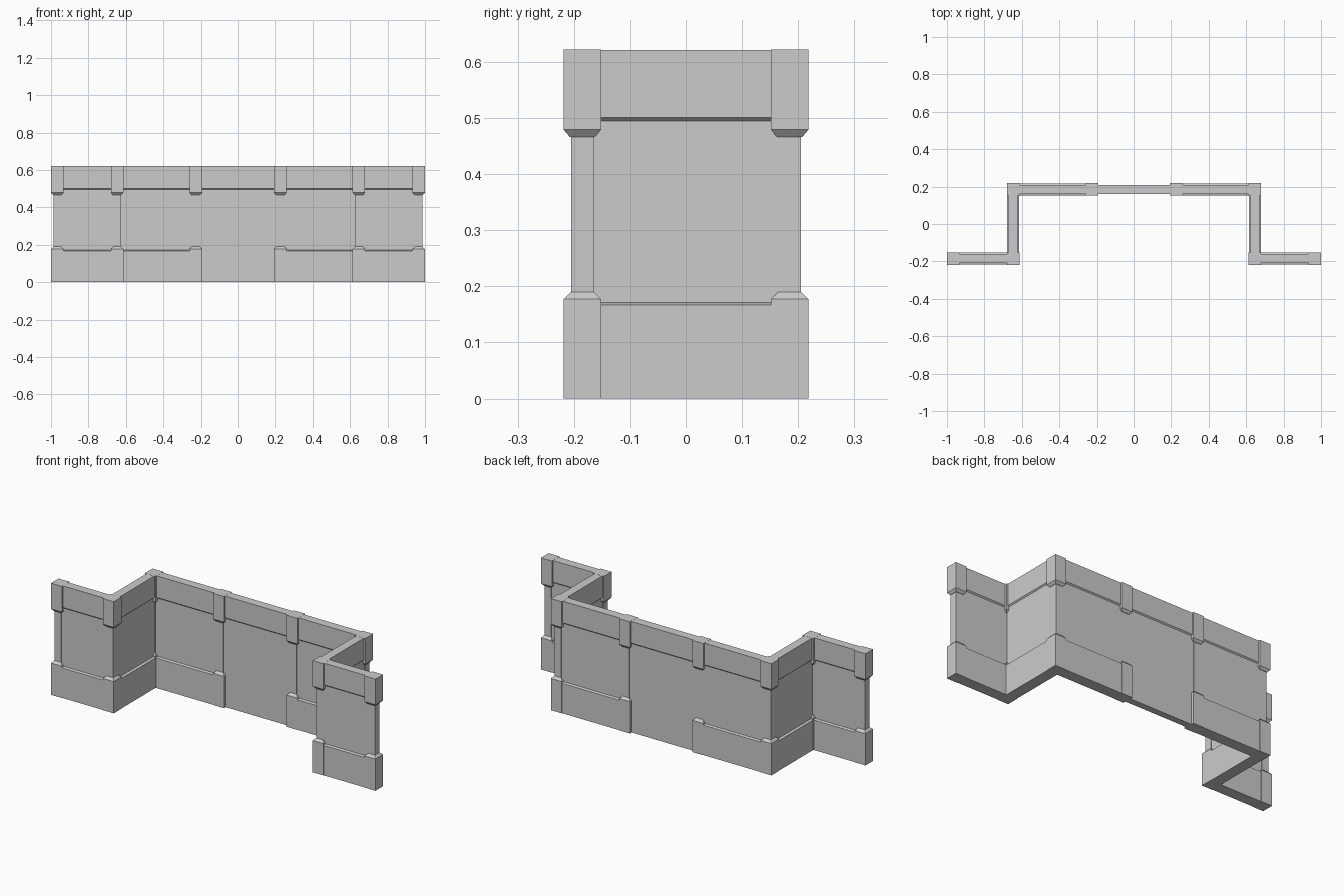
import bpy, bmesh
from mathutils import Vector

if "Cube" in bpy.data.objects:
    bpy.data.objects.remove(bpy.data.objects["Cube"])

H = 0.622
X_END, X_CORNER, X_MID, Y = 0.9665, 0.6465, 0.2265, 0.1848


def finish(name, bm):
    bmesh.ops.recalc_face_normals(bm, faces=bm.faces)
    mesh = bpy.data.meshes.new(name)
    bm.to_mesh(mesh)
    bm.free()
    obj = bpy.data.objects.new(name, mesh)
    bpy.context.collection.objects.link(obj)
    return obj


# Square post lofted through (half width, height) rings
POST = [(0.0335, 0), (0.0335, 0.177), (0.0205, 0.19), (0.0205, 0.466),
        (0.0225, 0.466), (0.0335, 0.479), (0.0335, H)]


def post(name, x, y):
    bm = bmesh.new()
    rings = [[bm.verts.new((x + sx * w, y + sy * w, z))
              for sx, sy in ((-1, -1), (1, -1), (1, 1), (-1, 1))] for w, z in POST]
    for a, b in zip(rings, rings[1:]):
        for i in range(4):
            j = (i + 1) % 4
            bm.faces.new((a[i], a[j], b[j], b[i]))
    bm.faces.new(rings[0][::-1])
    bm.faces.new(rings[-1])
    return finish(name, bm)


# Wall cross-section swept straight between two post centres
PANEL = 0.018
CAP = [(PANEL, 0.495), (0.0245, 0.501), (0.0245, H - 0.0005)]
WITH_BASE = [(0.0315, 0), (0.0315, 0.167), (PANEL, 0.171)] + CAP
PLAIN = [(PANEL, 0)] + CAP


def wall(name, p, q, half_profile):
    p, q = Vector((*p, 0)), Vector((*q, 0))
    d = (q - p).normalized()
    side = Vector((-d.y, d.x, 0))
    outline = half_profile + [(-w, z) for w, z in reversed(half_profile)]
    bm = bmesh.new()
    a, b = ([bm.verts.new(e + side * w + Vector((0, 0, z))) for w, z in outline]
            for e in (p, q))
    n = len(outline)
    for i in range(n):
        j = (i + 1) % n
        bm.faces.new((a[i], a[j], b[j], b[i]))
    bm.faces.new(a[::-1])
    bm.faces.new(b)
    return finish(name, bm)


# Posts and walls, repeated on both sides
for s, label in ((-1, "left"), (1, "right")):
    end, front = (s * X_END, -Y), (s * X_CORNER, -Y)
    back, mid = (s * X_CORNER, Y), (s * X_MID, Y)
    post(f"end_post_{label}", *end)
    post(f"front_corner_post_{label}", *front)
    post(f"back_corner_post_{label}", *back)
    post(f"middle_post_{label}", *mid)
    wall(f"front_wall_{label}", end, front, WITH_BASE)
    wall(f"side_wall_{label}", front, back, WITH_BASE)
    wall(f"back_wall_{label}", back, mid, WITH_BASE)

# Centre panel without a base band
wall("centre_wall", (-X_MID, Y), (X_MID, Y), PLAIN)
